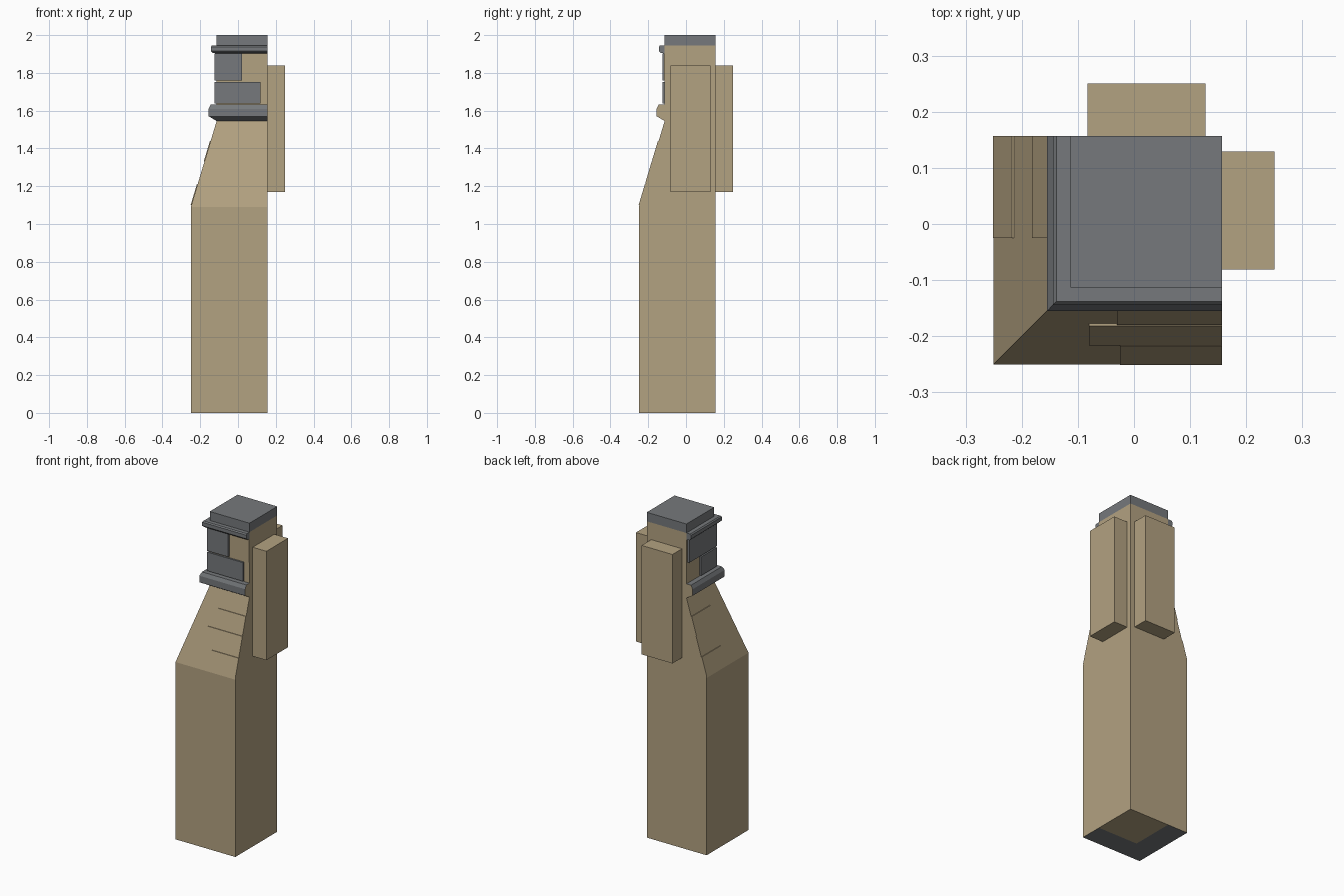
import bpy, bmesh

if "Cube" in bpy.data.objects:
    bpy.data.objects.remove(bpy.data.objects["Cube"])

R = 0.157      # cut faces of the corner piece (right and back)
C = 0.113      # inner core half-width on the front and left


def material(name, rgb):
    m = bpy.data.materials.new(name)
    m.diffuse_color = (*rgb, 1)
    m.use_nodes = True
    m.node_tree.nodes["Principled BSDF"].inputs["Base Color"].default_value = m.diffuse_color
    return m


TAN = material("sandstone", (0.45, 0.36, 0.22))
GREY = material("slate", (0.18, 0.19, 0.20))


def make(name, verts, faces, *mats):
    me = bpy.data.meshes.new(name)
    me.from_pydata(verts, [], faces)
    bm = bmesh.new()
    bm.from_mesh(me)
    bmesh.ops.recalc_face_normals(bm, faces=bm.faces)
    bm.to_mesh(me)
    bm.free()
    for m in mats:
        me.materials.append(m)
    ob = bpy.data.objects.new(name, me)
    bpy.context.collection.objects.link(ob)
    return ob


def loft(name, rings, *mats):
    """Join equal-sized rings of points into a capped solid."""
    n = len(rings[0])
    faces = [[k * n + i, k * n + (i + 1) % n, (k + 1) * n + (i + 1) % n, (k + 1) * n + i]
             for k in range(len(rings) - 1) for i in range(n)]
    last = (len(rings) - 1) * n
    faces += [list(range(n)), list(range(last, last + n))]
    return make(name, [p for r in rings for p in r], faces, *mats)


def corner_sweep(name, profile, *mats):
    """Sweep a (distance outward, z) profile along the front, round the mitre, along the left."""
    return loft(name, [[(R, -d, z) for d, z in profile],
                       [(-d, -d, z) for d, z in profile],
                       [(-d, R, z) for d, z in profile]], *mats)


def run(name, side, profile, a, b, mat):
    """Straight bar with a (distance outward, z) profile on the front or left side."""
    put = (lambda t, d, z: (t, -d, z)) if side == "front" else (lambda t, d, z: (-d, t, z))
    return loft(name, [[put(t, d, z) for d, z in profile] for t in (a, b)], mat)


def box(name, x, y, z, mat):
    return loft(name, [[(x[0], y[0], h), (x[1], y[0], h), (x[1], y[1], h), (x[0], y[1], h)]
                       for h in z], mat)


# Core, top cap and rear tenons
box("core", (-C, R), (-C, R), (0, 1.945), TAN)
box("top_cap", (-C, R), (-C, R), (1.945, 2), GREY)
box("right_tenon", (R, 0.25), (-0.081, 0.129), (1.17, 1.84), TAN)
box("back_tenon", (-0.083, 0.127), (R, 0.25), (1.17, 1.84), TAN)

# Thick battered base with a grey underside
base = corner_sweep("battered_base", [(C, 0), (0.25, 0), (0.25, 1.09), (C, 1.545)], TAN, GREY)
for p in base.data.polygons:
    if abs(p.normal.z) > 0.99:
        p.material_index = 1

# Lower band and upper ledge, the band with sandstone cut ends
band = corner_sweep("lower_band", [(C, 1.545), (0.155, 1.57), (0.155, 1.61),
                                   (0.144, 1.632), (C, 1.632)], GREY, TAN)
for p in band.data.polygons:
    if min(p.center.x, 9) > R - 1e-4 or p.center.y > R - 1e-4:
        p.material_index = 1
corner_sweep("upper_ledge", [(C, 1.903), (0.132, 1.905), (0.144, 1.916),
                             (0.144, 1.938), (0.138, 1.945), (C, 1.945)], GREY)


# Wall blocks between the band and the ledge
def block(name, side, a, b, z0, z1, out, mat):
    run(name, side, [(C - 0.01, z0), (out, z0), (out, z1), (C - 0.01, z1)], a, b, mat)


T = 0.124
block("front_block_lower", "front", -T, 0.12, 1.637, 1.752, T, GREY)
block("front_block_upper", "front", -T, 0.02, 1.76, 1.903, T, GREY)
block("front_block_pale", "front", 0.05, R, 1.76, 1.903, C + 0.003, TAN)
block("left_block_lower", "left", -C, 0.03, 1.637, 1.752, T, GREY)
block("left_block_upper", "left", -C, 0.145, 1.76, 1.903, T, GREY)


# Shallow raised bricks on the sloping faces
def slope(z):
    return 0.25 - (z - 1.09) * (0.25 - C) / 0.455


def brick(name, side, a, b, z0, z1, h=0.004):
    run(name, side, [(slope(z0) - 0.01, z0), (slope(z0) + h, z0),
                     (slope(z1) + h, z1), (slope(z1) - 0.01, z1)], a, b, TAN)


for i, (a, z0, z1) in enumerate([(-0.025, 1.1, 1.21), (-0.08, 1.215, 1.33), (-0.03, 1.335, 1.44)]):
    brick(f"front_brick_{i + 1}", "front", a, R, z0, z1)
for i, (z0, z1) in enumerate([(1.1, 1.21), (1.33, 1.44)]):
    brick(f"left_brick_{i + 1}", "left", -0.025, R, z0, z1)
